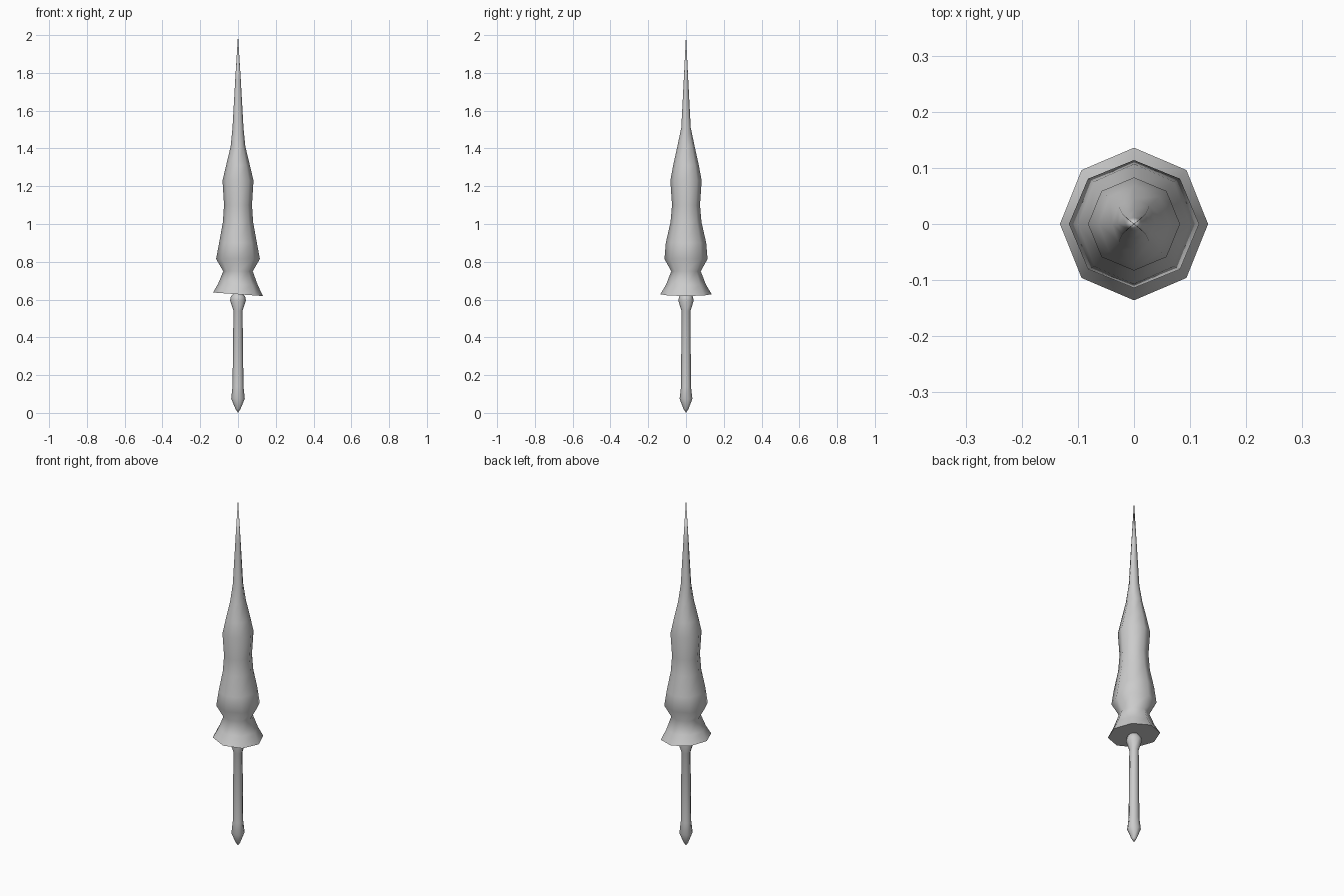
import bpy, bmesh, math

if "Cube" in bpy.data.objects:
    bpy.data.objects.remove(bpy.data.objects["Cube"])

SIDES = 8

def lathe(name, profile, sides=SIDES):
    """Revolve (radius_x, radius_y, z, tilt) rings; zero radius makes a point."""
    bm = bmesh.new()
    rings = []
    for rx, ry, z, tilt in profile:
        if rx == 0:
            rings.append([bm.verts.new((0, 0, z))])
            continue
        ring = []
        for i in range(sides):
            a = 2 * math.pi * i / sides
            x, y = rx * math.cos(a), ry * math.sin(a)
            ring.append(bm.verts.new((x, y, z + tilt * x)))
        rings.append(ring)
    for lo, hi in zip(rings, rings[1:]):
        for i in range(sides):
            j = (i + 1) % sides
            if len(lo) == 1:
                bm.faces.new((lo[0], hi[j], hi[i]))
            elif len(hi) == 1:
                bm.faces.new((lo[i], lo[j], hi[0]))
            else:
                bm.faces.new((lo[i], lo[j], hi[j], hi[i]))
    bmesh.ops.recalc_face_normals(bm, faces=bm.faces)
    mesh = bpy.data.meshes.new(name)
    bm.to_mesh(mesh)
    bm.free()
    obj = bpy.data.objects.new(name, mesh)
    bpy.context.collection.objects.link(obj)
    bpy.ops.object.select_all(action='DESELECT')
    obj.select_set(True)
    bpy.context.view_layer.objects.active = obj
    bpy.ops.object.shade_smooth_by_angle(angle=math.radians(60))
    return obj

# Spearhead: closed underside, flared skirt, waist, bulging body, long spike
lathe("spearhead", [
    (0, 0, 0.63, 0),
    (0.132, 0.136, 0.628, -0.07),
    (0.105, 0.105, 0.68, -0.04),
    (0.078, 0.078, 0.75, 0),
    (0.116, 0.114, 0.815, 0),
    (0.100, 0.107, 0.90, 0),
    (0.080, 0.082, 1.01, 0),
    (0.074, 0.074, 1.10, 0),
    (0.082, 0.083, 1.23, 0),
    (0.063, 0.068, 1.31, 0),
    (0.039, 0.046, 1.41, 0),
    (0.029, 0.025, 1.51, 0),
    (0.015, 0.012, 1.76, 0),
    (0, 0, 2.0, 0),
])

# Handle: pointed pommel, slim grip and collar
lathe("handle", [
    (0, 0, 0.0, 0),
    (0.013, 0.013, 0.02, 0),
    (0.036, 0.034, 0.075, 0),
    (0.029, 0.026, 0.14, 0),
    (0.024, 0.024, 0.54, 0),
    (0.042, 0.041, 0.595, 0),
    (0.038, 0.036, 0.615, 0),
    (0.020, 0.020, 0.635, 0),
])
